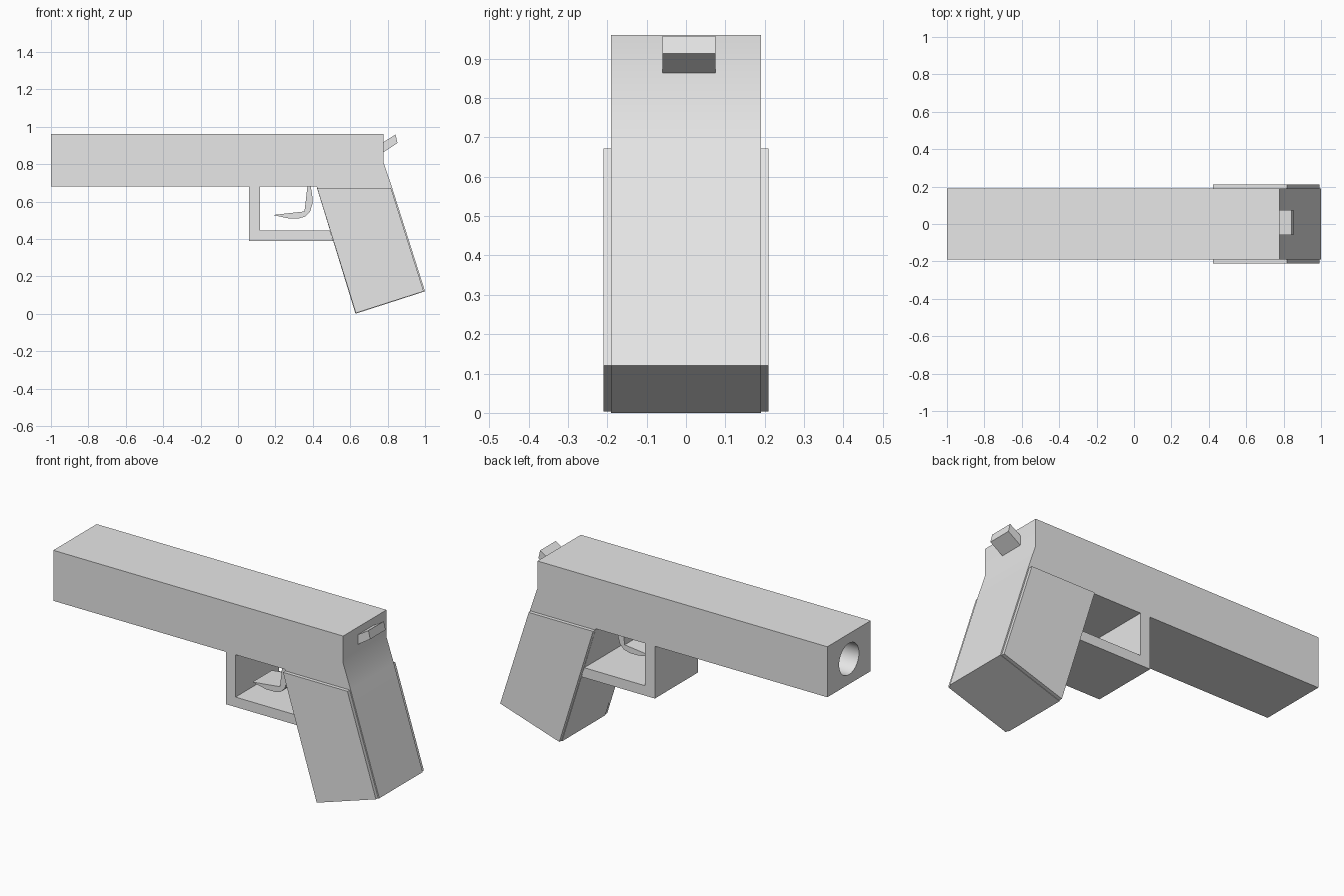
import bpy
import bmesh
from math import radians

cube = bpy.data.objects.get("Cube")
if cube:
    bpy.data.objects.remove(cube, do_unlink=True)

# One plain grey for every part
GREY = (0.8, 0.8, 0.8, 1.0)
grey = bpy.data.materials.new("plain_grey")
grey.use_nodes = True
grey.diffuse_color = GREY
grey.node_tree.nodes["Principled BSDF"].inputs["Base Color"].default_value = GREY


def extrude_profile(name, outline, y0, y1):
    """Extrude a side outline of (x, z) points from y0 to y1."""
    bm = bmesh.new()
    face = bm.faces.new([bm.verts.new((x, y0, z)) for x, z in outline])
    result = bmesh.ops.extrude_face_region(bm, geom=[face])
    moved = [v for v in result["geom"] if isinstance(v, bmesh.types.BMVert)]
    bmesh.ops.translate(bm, verts=moved, vec=(0, y1 - y0, 0))
    bmesh.ops.recalc_face_normals(bm, faces=bm.faces)
    mesh = bpy.data.meshes.new(name)
    bm.to_mesh(mesh)
    bm.free()
    mesh.materials.append(grey)
    obj = bpy.data.objects.new(name, mesh)
    bpy.context.collection.objects.link(obj)
    return obj


def smooth(obj):
    bpy.ops.object.select_all(action="DESELECT")
    obj.select_set(True)
    bpy.context.view_layer.objects.active = obj
    bpy.ops.object.shade_smooth_by_angle(angle=radians(30))


HALF = 0.19

# Slide and grip core share one outline
body = extrude_profile("body", [
    (-1, 0.96), (-1, 0.68), (0.42, 0.68), (0.628, 0),
    (1, 0.12), (0.822, 0.68), (0.778, 0.81), (0.778, 0.96)], -HALF, HALF)

# Round bore in the muzzle
bpy.ops.mesh.primitive_cylinder_add(
    vertices=32, radius=0.087, depth=1.2,
    location=(-1, 0, 0.82), rotation=(0, radians(90), 0))
cutter = bpy.context.object
cutter.name = "bore_cutter"
cutter.hide_render = True
cutter.data.materials.append(grey)
bore = body.modifiers.new("bore", "BOOLEAN")
bore.operation = "DIFFERENCE"
bore.solver = "EXACT"
bore.object = cutter
bpy.context.view_layer.objects.active = body
bpy.ops.object.modifier_apply(modifier=bore.name)
bpy.data.objects.remove(cutter, do_unlink=True)
smooth(body)

# Grip panels, slightly proud of each side
panel = [(0.423, 0.672), (0.63, 0.004), (0.993, 0.12), (0.818, 0.672)]
for side, sign in (("left", 1), ("right", -1)):
    extrude_profile(f"{side}_grip_panel", panel, sign * 0.185, sign * 0.21)

# Trigger guard, as wide as the body
extrude_profile("trigger_guard", [
    (0.058, 0.68), (0.058, 0.39), (0.508, 0.39),
    (0.491, 0.445), (0.118, 0.445), (0.118, 0.68)], -HALF, HALF)

# Curved trigger
trigger = extrude_profile("trigger", [
    (0.187, 0.528), (0.355, 0.547), (0.362, 0.6), (0.372, 0.69),
    (0.388, 0.69), (0.397, 0.63), (0.397, 0.585), (0.385, 0.545),
    (0.36, 0.52), (0.325, 0.51), (0.27, 0.51)], -0.14, 0.03)
smooth(trigger)

# Hammer at the back of the slide
extrude_profile("hammer", [
    (0.76, 0.907), (0.842, 0.958), (0.853, 0.913), (0.76, 0.852)],
    -0.06, 0.075)
